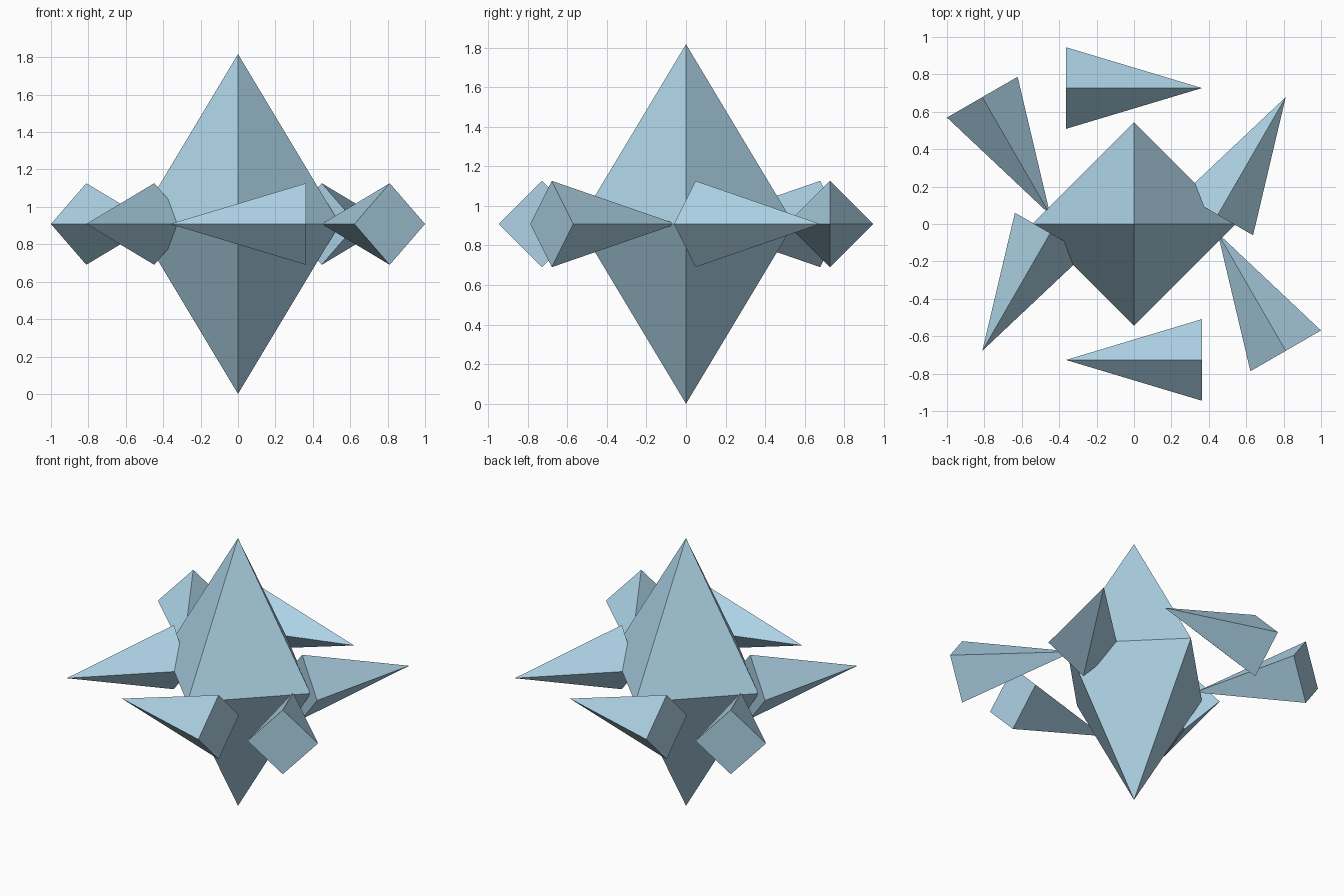
import bpy, bmesh, math
from mathutils import Matrix, Vector

old = bpy.data.objects.get("Cube")
if old:
    bpy.data.objects.remove(old, do_unlink=True)

UNIT = 0.3634
MID = 2.5 * UNIT

ice = bpy.data.materials.new("pale_ice_blue")
ice.use_nodes = True
colour = (0.42, 0.65, 0.79, 1)
ice.diffuse_color = colour
ice.node_tree.nodes["Principled BSDF"].inputs["Base Color"].default_value = colour


def crystal(name, radius, ring_z, top_z, bottom_z=None):
    """Four-sided crystal along z: a pointed top, and a flat or pointed bottom."""
    bm = bmesh.new()
    ring = [bm.verts.new((radius * math.cos(i * math.pi / 2),
                          radius * math.sin(i * math.pi / 2), ring_z)) for i in range(4)]
    top = bm.verts.new((0, 0, top_z))
    bottom = None if bottom_z is None else bm.verts.new((0, 0, bottom_z))
    for i in range(4):
        a, b = ring[i], ring[(i + 1) % 4]
        bm.faces.new((a, b, top))
        if bottom:
            bm.faces.new((b, a, bottom))
    if not bottom:
        bm.faces.new(ring[::-1])
    bmesh.ops.recalc_face_normals(bm, faces=bm.faces)
    mesh = bpy.data.meshes.new(name)
    bm.to_mesh(mesh)
    bm.free()
    mesh.materials.append(ice)
    obj = bpy.data.objects.new(name, mesh)
    bpy.context.collection.objects.link(obj)
    return obj


# Tall central crystal
core = crystal("core_crystal", 1.5 * UNIT, 0, MID, -MID)
core.location.z = MID

# Ring of shards lying flat, each heading mirrored against its place in the ring
for i in range(6):
    place = math.radians(30 + 60 * i)
    heading = math.pi / 2 - place
    shard = crystal(f"shard_{i + 1}", 0.6 * UNIT, -UNIT, UNIT)
    centre = Vector((math.cos(place), math.sin(place), 0)) * 2 * UNIT
    centre.z = MID
    shard.matrix_world = (Matrix.Translation(centre)
                          @ Matrix.Rotation(heading, 4, "Z")
                          @ Matrix.Rotation(math.pi / 2, 4, "Y"))
